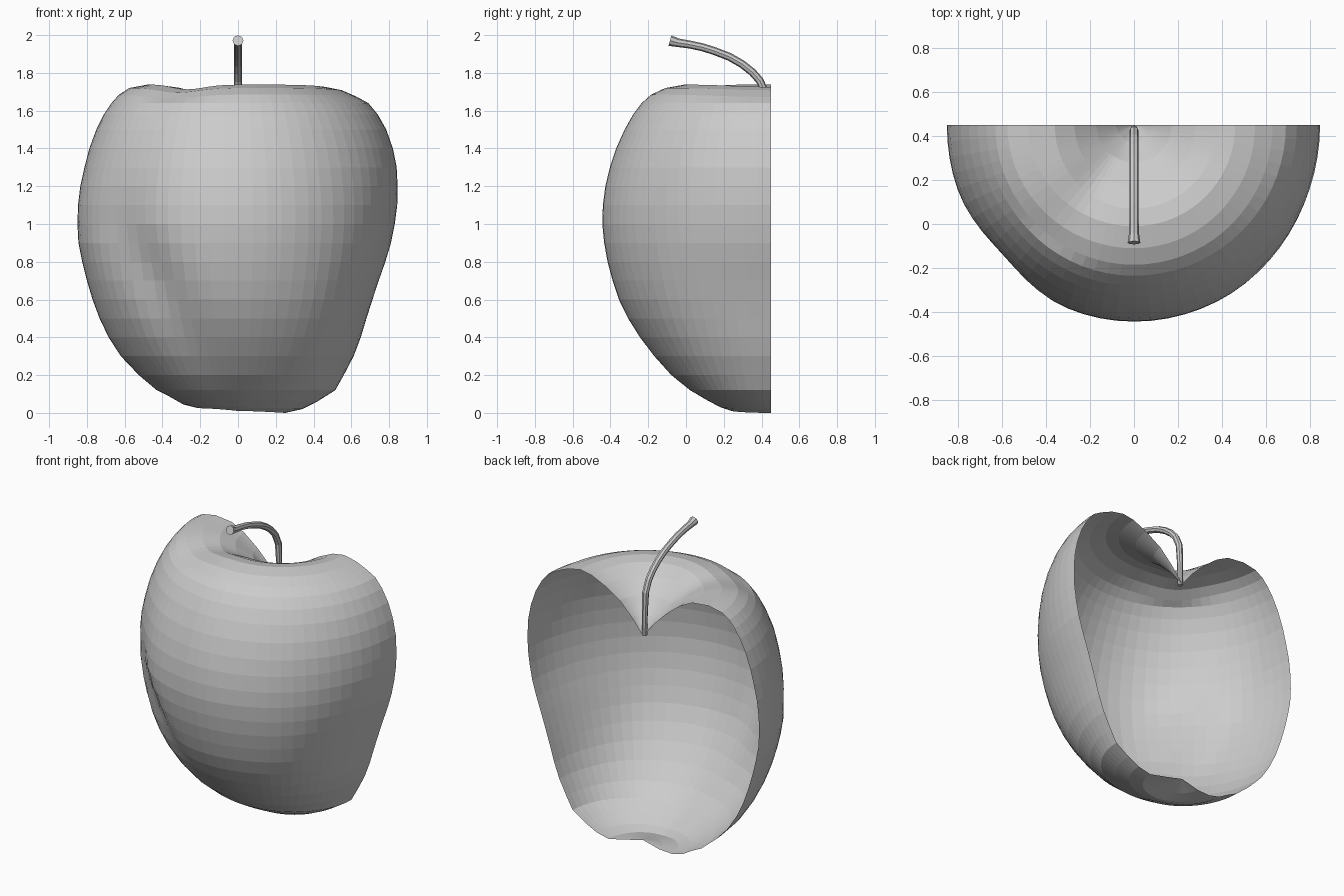
import bpy
import bmesh
from math import cos, sin, pi, exp, radians
from mathutils import Vector

default_cube = bpy.data.objects.get("Cube")
if default_cube:
    bpy.data.objects.remove(default_cube, do_unlink=True)

CUT_Y = 0.45      # plane of the open back
SEGMENTS = 36     # columns around the half fruit

# One plain grey for everything
grey = bpy.data.materials.new("light_grey")
grey.use_nodes = True
grey.diffuse_color = (0.6, 0.6, 0.6, 1)
grey.node_tree.nodes["Principled BSDF"].inputs["Base Color"].default_value = (0.6, 0.6, 0.6, 1)


def finish(bm, name):
    mesh = bpy.data.meshes.new(name)
    bm.to_mesh(mesh)
    bm.free()
    mesh.materials.append(grey)
    obj = bpy.data.objects.new(name, mesh)
    bpy.context.collection.objects.link(obj)
    return obj


def bell(value, centre, width):
    return exp(-((value - centre) / width) ** 2)


# Profile rows from the top hollow to the base: height, then radius on +x, front, -x
PROFILE = [
    (1.51, .08, .08, .08), (1.60, .17, .17, .17), (1.68, .28, .28, .27),
    (1.725, .38, .38, .36), (1.738, .46, .46, .48), (1.72, .55, .56, .575),
    (1.685, .63, .635, .63), (1.64, .69, .685, .67), (1.58, .74, .73, .71),
    (1.5, .785, .775, .75), (1.4, .82, .82, .787), (1.3, .84, .853, .813),
    (1.2, .845, .877, .835), (1.1, .843, .89, .847), (1.0, .83, .893, .85),
    (.9, .81, .883, .845), (.8, .78, .865, .825), (.7, .745, .838, .80),
    (.6, .712, .805, .77), (.5, .68, .757, .733), (.4, .65, .695, .685),
    (.3, .612, .62, .62), (.2, .56, .53, .525), (.12, .515, .43, .43),
    (.06, .42, .345, .36), (.02, .34, .27, .29), (0, .25, .21, .21),
    (.03, .12, .12, .12),
]


def skin_point(row, t):
    """Point on the skin; t runs from +x round the front to -x."""
    z, right, front, left = row
    side = right if t < pi / 2 else left
    r = side + (front - side) * sin(t) ** 2
    # diagonal groove on the front, sliding towards the middle lower down
    groove = radians(100 + 35 * min(z, 1))
    r -= .055 * bell(t, groove, .25) * bell(z, .75, .45)
    # ridge beside the flattened flank
    r += .02 * bell(t, radians(52), .35) * bell(z, .6, .4)
    # uneven rim and base
    if z > 1.65:
        z -= .025 * bell(t, radians(125), .3) + .012 * bell(t, 0, .6)
    elif z < .07 and r > .2:
        z += .025 * max(0, -cos(t)) + .01 * sin(t) ** 2
    return Vector((r * cos(t), CUT_Y - r * sin(t), z))


# Half fruit skin, an open single-sided shell
bm = bmesh.new()
grid = [[bm.verts.new(skin_point(row, pi * j / SEGMENTS)) for j in range(SEGMENTS + 1)]
        for row in PROFILE]
hollow = bm.verts.new((0, CUT_Y, 1.41))
base = bm.verts.new((0, CUT_Y, .06))
for j in range(SEGMENTS):
    bm.faces.new((hollow, grid[0][j + 1], grid[0][j]))
    bm.faces.new((base, grid[-1][j], grid[-1][j + 1]))
    for upper, lower in zip(grid, grid[1:]):
        bm.faces.new((upper[j], upper[j + 1], lower[j + 1], lower[j]))
finish(bm, "fruit_skin")

# Curved stem: y, z, radius along its length
STEM = [
    (.432, 1.41, .016), (.43, 1.56, .018), (.422, 1.69, .021), (.39, 1.76, .021),
    (.35, 1.805, .021), (.295, 1.848, .021), (.23, 1.885, .021), (.155, 1.914, .021),
    (.09, 1.935, .021), (.02, 1.95, .021), (-.045, 1.96, .023), (-.085, 1.971, .029),
]
SIDES = 8
bm = bmesh.new()
centres = [Vector((0, y, z)) for y, z, _ in STEM]
rings = []
for i, (centre, (_, _, radius)) in enumerate(zip(centres, STEM)):
    along = (centres[min(i + 1, len(STEM) - 1)] - centres[max(i - 1, 0)]).normalized()
    across = Vector((1, 0, 0))
    normal = along.cross(across)
    rings.append([bm.verts.new(centre + radius * (across * cos(a) + normal * sin(a)))
                  for a in (2 * pi * k / SIDES for k in range(SIDES))])
for low, high in zip(rings, rings[1:]):
    for k in range(SIDES):
        n = (k + 1) % SIDES
        bm.faces.new((low[k], low[n], high[n], high[k]))
bm.faces.new(rings[0])
bm.faces.new(rings[-1])
bmesh.ops.recalc_face_normals(bm, faces=bm.faces)
finish(bm, "stem")
